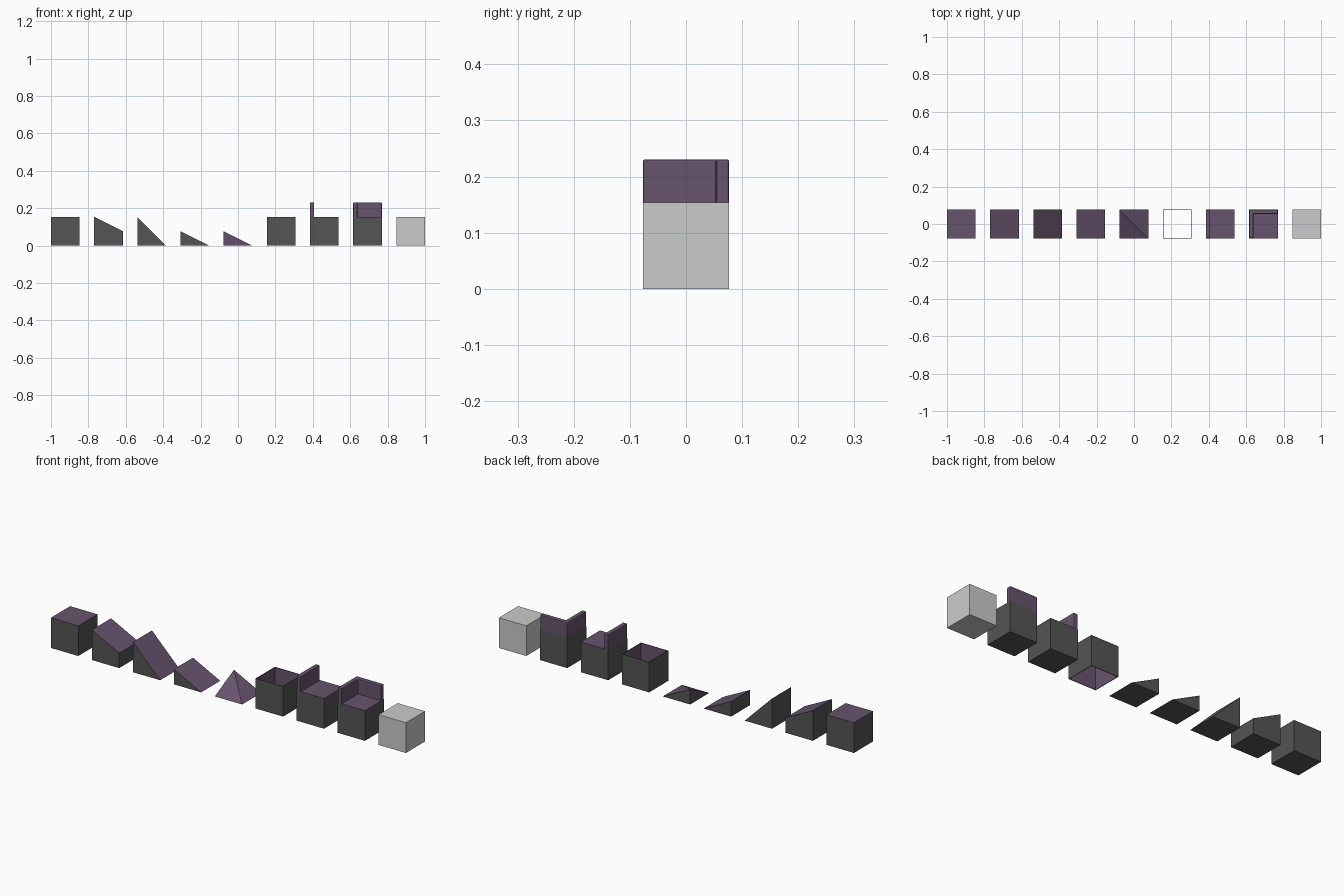
import bpy, bmesh
from mathutils import Vector

if "Cube" in bpy.data.objects:
    bpy.data.objects.remove(bpy.data.objects["Cube"])

U = 2 / 13            # block size
H = U / 2
WALL = 0.023          # low wall thickness


def material(name, rgb):
    m = bpy.data.materials.new(name)
    m.diffuse_color = (*rgb, 1)
    m.use_nodes = True
    m.node_tree.nodes["Principled BSDF"].inputs["Base Color"].default_value = m.diffuse_color
    return m


side_mat = material("dark_side", (0.09, 0.09, 0.09))
top_mat = material("purple_top", (0.137, 0.088, 0.155))


def finish(bm, name, slot, mats):
    bm.normal_update()
    me = bpy.data.meshes.new(name)
    bm.to_mesh(me)
    bm.free()
    ob = bpy.data.objects.new(name, me)
    bpy.context.collection.objects.link(ob)
    ob.location.x = (slot - 4) * 1.5 * U
    for m in mats:
        me.materials.append(m)
    return ob


def block(name, slot, heights, coloured=True):
    """Hull over a square base; heights at left-front, left-back, right-front, right-back."""
    bm = bmesh.new()
    corners = [(-H, -H), (-H, H), (H, -H), (H, H)]
    for (x, y), h in zip(corners, heights):
        bm.verts.new((x, y, 0))
        if h:
            bm.verts.new((x, y, h))
    bmesh.ops.convex_hull(bm, input=bm.verts[:])
    bmesh.ops.dissolve_limit(bm, angle_limit=0.01, verts=bm.verts[:], edges=bm.edges[:])
    bmesh.ops.recalc_face_normals(bm, faces=bm.faces[:])
    for f in bm.faces:
        f.material_index = int(coloured and f.normal.z > 0.1)
    return finish(bm, name, slot, [side_mat, top_mat] if coloured else [])


def low_wall(name, slot, outline):
    """Extruded outline standing on a block, with softened edges."""
    bm = bmesh.new()
    face = bm.faces.new([bm.verts.new((x, y, U)) for x, y in outline])
    ext = bmesh.ops.extrude_face_region(bm, geom=[face], use_keep_orig=True)
    verts = [g for g in ext["geom"] if isinstance(g, bmesh.types.BMVert)]
    bmesh.ops.translate(bm, verts=verts, vec=Vector((0, 0, H)))
    bmesh.ops.recalc_face_normals(bm, faces=bm.faces[:])
    edges = [e for e in bm.edges if max(v.co.z for v in e.verts) > U + 0.01]
    bmesh.ops.bevel(bm, geom=edges, offset=0.004, segments=2, profile=0.5, affect='EDGES')
    return finish(bm, name, slot, [top_mat])


# Solid blocks and slopes
block("full_block", 0, (U, U, U, U))
block("upper_slope", 1, (U, U, H, H))
block("steep_slope", 2, (U, U, 0, 0))
block("lower_slope", 3, (H, H, 0, 0))
block("corner_slope", 4, (0, H, 0, 0))
block("one_wall_base", 6, (U, U, U, U))
block("two_wall_base", 7, (U, U, U, U))
block("plain_block", 8, (U, U, U, U), coloured=False)

# Hollow shell, open at top and bottom, purple inside
bm = bmesh.new()
rings = []
for r in (H, H - 0.003):
    rings.append([[bm.verts.new((sx * r, sy * r, z)) for sx, sy in
                   ((-1, -1), (1, -1), (1, 1), (-1, 1))] for z in (0, U)])
(ob_, ot), (ib, it) = rings
for i in range(4):
    j = (i + 1) % 4
    bm.faces.new((ob_[i], ob_[j], ot[j], ot[i]))
    bm.faces.new((ib[j], ib[i], it[i], it[j])).material_index = 1
    bm.faces.new((ot[i], ot[j], it[j], it[i]))
    bm.faces.new((ob_[j], ob_[i], ib[i], ib[j]))
finish(bm, "open_shell", 5, [side_mat, top_mat])

# Low walls on the last two coloured blocks
low_wall("single_wall", 6, [(-H, -H), (-H + WALL, -H), (-H + WALL, H), (-H, H)])
low_wall("corner_wall", 7, [(-H, -H), (-H + WALL, -H), (-H + WALL, H - WALL),
                            (H, H - WALL), (H, H), (-H, H)])
